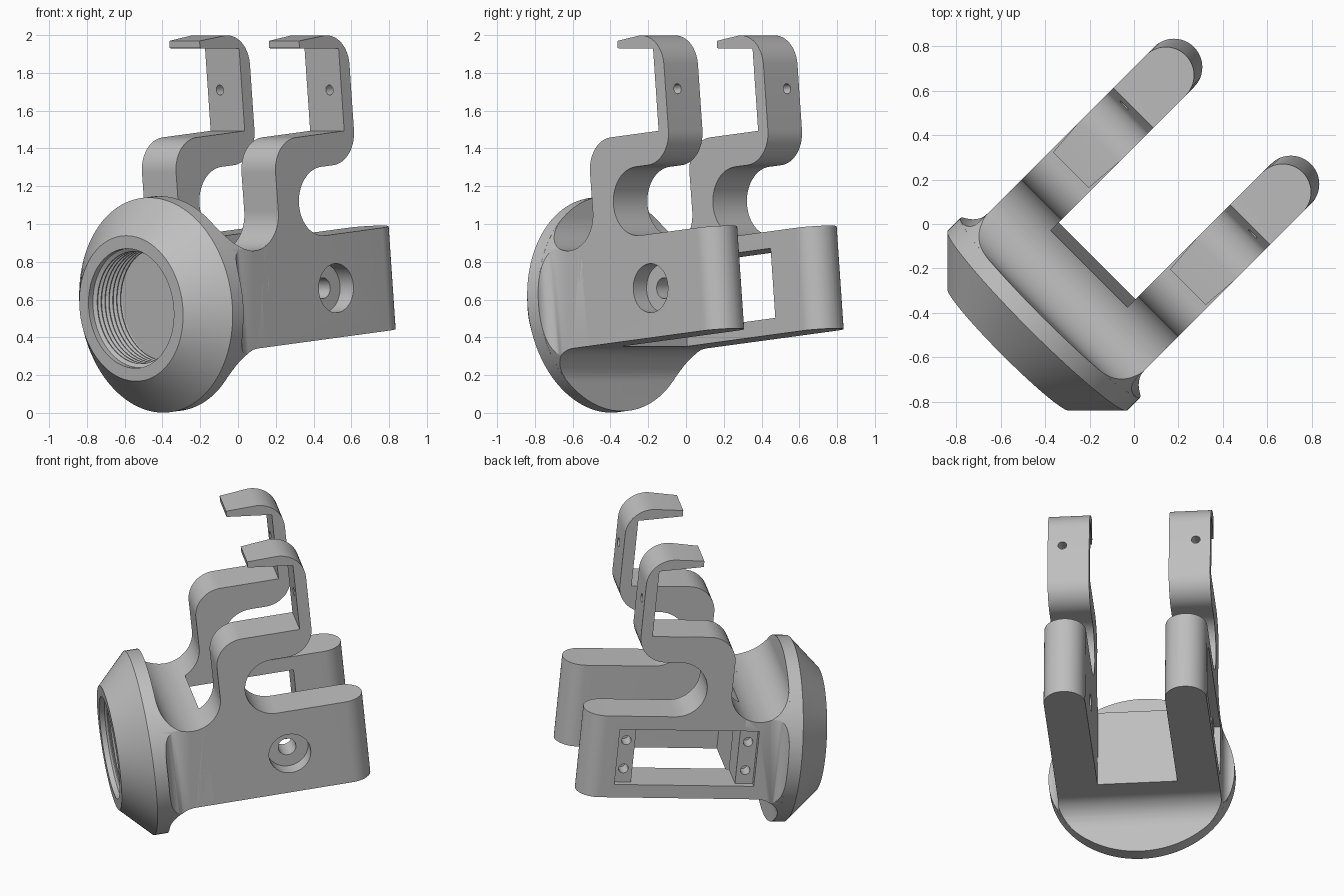
import bpy, bmesh, math
from mathutils import Matrix, Vector

cube = bpy.data.objects.get("Cube")
if cube:
    bpy.data.objects.remove(cube, do_unlink=True)

# Local frame: x along the arms, y across them, z up; turned and tilted at the end
PLACE = Matrix.Rotation(math.radians(45), 4, 'Z') @ Matrix.Rotation(math.radians(-5.5), 4, 'Y')
AXIS_Z = 0.627      # height of the threaded collar axis
ARM_Y = 0.3725      # centre of each arm
ARM_W = 0.255
RIM_R = 0.572

grey = bpy.data.materials.new("plain grey")
grey.use_nodes = True
grey.diffuse_color = (0.52, 0.52, 0.52, 1)
grey.node_tree.nodes["Principled BSDF"].inputs["Base Color"].default_value = (0.52, 0.52, 0.52, 1)


def arc(cx, cy, r, start, end, n=14):
    angles = [math.radians(start + (end - start) * i / n) for i in range(n + 1)]
    return [(cx + r * math.cos(t), cy + r * math.sin(t)) for t in angles]


def finish(name, bm):
    bmesh.ops.recalc_face_normals(bm, faces=bm.faces)
    mesh = bpy.data.meshes.new(name)
    bm.to_mesh(mesh)
    bm.free()
    ob = bpy.data.objects.new(name, mesh)
    bpy.context.collection.objects.link(ob)
    mesh.materials.append(grey)
    return ob


def extrude(points, low, high, plan=False):
    """Prism from a side profile (x, z), or from a plan outline (x, y)."""
    bm = bmesh.new()
    place = (lambda p: (p[0], p[1], low)) if plan else (lambda p: (p[0], low, p[1]))
    face = bm.faces.new([bm.verts.new(place(p)) for p in points])
    out = bmesh.ops.extrude_face_region(bm, geom=[face])["geom"]
    shift = Vector((0, 0, high - low)) if plan else Vector((0, high - low, 0))
    bmesh.ops.translate(bm, vec=shift, verts=[v for v in out if isinstance(v, bmesh.types.BMVert)])
    return bm


def cylinder(name, r, centre, length, axis, segments=40):
    bm = bmesh.new()
    turn = Matrix.Rotation(math.pi / 2, 4, 'Y' if axis == 'X' else 'X')
    bmesh.ops.create_cone(bm, cap_ends=True, segments=segments, radius1=r, radius2=r,
                          depth=length, matrix=Matrix.Translation(centre) @ turn)
    return finish(name, bm)


def box(name, x0, x1, y0, y1, z0, z1):
    return finish(name, extrude([(x0, z0), (x1, z0), (x1, z1), (x0, z1)], y0, y1))


def boolean(ob, others, operation):
    for other in others:
        mod = ob.modifiers.new("cut", 'BOOLEAN')
        mod.object, mod.operation, mod.solver = other, operation, 'EXACT'
    graph = bpy.context.evaluated_depsgraph_get()
    mesh = bpy.data.meshes.new_from_object(ob.evaluated_get(graph))
    ob.modifiers.clear()
    ob.data = mesh


# Arm side profile: plate, round notch, hook, shoulder, neck
arm_profile = ([(-0.285, 0.373), (0.794, 0.373), (0.794, 0.92)]
               + arc(0.245, 1.1025, 0.1825, 270, 90, 24)
               + arc(0.34, 1.455, 0.17, -90, 0)
               + arc(0.34, 1.804, 0.17, 0, 90)
               + [(0.16, 1.963), (0.16, 1.924), (0.437, 1.896), (0.437, 1.458)]
               + arc(0.074, 1.288, 0.17, 90, 180)
               + arc(-0.285, 1.08, 0.19, 0, -90))


def make_arm(name, side):
    mid = ARM_Y * side
    bm = extrude(arm_profile, mid - ARM_W / 2, mid + ARM_W / 2)
    # fully rounded rear end
    rear = [e for e in bm.edges if all(v.co.x > 0.79 for v in e.verts)
            and abs(e.verts[0].co.z - e.verts[1].co.z) > 0.1]
    bmesh.ops.bevel(bm, geom=rear, offset=ARM_W / 2 - 0.0005, segments=12,
                    profile=0.5, affect='EDGES')
    # hook tip narrows a little
    for v in bm.verts:
        if v.co.x < 0.2 and v.co.z > 1.9:
            v.co.y = mid + (v.co.y - mid) * 0.89
    return finish(name, bm)


right_arm = make_arm("right_arm", -1)
left_arm = make_arm("left_arm", 1)

# Body joining the collar to both arms, with concave fillets all round
body = finish("cross_body", extrude(
    [(-0.5, 0.02), (-0.475, 0.02)] + arc(-0.315, 0.213, 0.16, 180, 90)
    + [(-0.2, 0.373)] + arc(-0.285, 1.08, 0.19, -63.4, -180, 22)
    + [(-0.475, 1.23), (-0.5, 1.23)], -0.6, 0.6))
flare = arc(-0.405, 0.57, 0.07, 180, 270, 10)
plan = ([(-0.52, 0.59), (-0.475, 0.59)] + flare + [(-0.19, 0.5)])
plan += [(x, -y) for x, y in reversed(plan)]
plan_block = finish("plan_helper", extrude(plan, -0.1, 1.4, plan=True))
disc = cylinder("disc_helper", RIM_R - 0.0005, (-0.35, 0, AXIS_Z), 0.5, 'X', 96)
boolean(body, [plan_block, disc], 'INTERSECT')

# Window with screw ledges in the left arm
window = [box("ledge_cutter", -0.29, 0.58, 0.46, 0.6, 0.46, 0.83),
          box("opening_cutter", -0.18, 0.47, 0.2, 0.6, 0.46, 0.83)]
for x in (-0.235, 0.525):
    for z in (0.55, 0.74):
        window.append(cylinder("screw_cutter", 0.03, (x, 0.44, z), 0.14, 'Y', 20))
# Stepped pivot hole in the right arm, small hole in each hook
pivot = [cylinder("counterbore_cutter", 0.13, (0.297, -0.5, 0.635), 0.2, 'Y'),
         cylinder("pivot_cutter", 0.055, (0.297, -0.36, 0.635), 0.5, 'Y')]
pins = [cylinder("pin_cutter", 0.027, (0.47, 0.41 * s, 1.675), 0.2, 'X', 20) for s in (-1, 1)]
boolean(left_arm, window + pins[1:], 'DIFFERENCE')
boolean(right_arm, pivot + pins[:1], 'DIFFERENCE')
boolean(body, window, 'DIFFERENCE')

# Threaded collar: turned profile (x, radius) with ridged bore
profile = [(-0.475, 0), (-0.475, RIM_R), (-0.557, RIM_R), (-0.743, 0.387), (-0.743, 0.318)]
THREADS = 8
for i in range(THREADS):
    x = -0.71 + i * 0.029
    profile += [(x, 0.318), (x + 0.012, 0.298), (x + 0.017, 0.298)]
profile += [(-0.478, 0.318), (-0.478, 0)]
bm = bmesh.new()
verts = [bm.verts.new((x, 0, AXIS_Z + r)) for x, r in profile]
edges = [bm.edges.new(pair) for pair in zip(verts, verts[1:])]
bmesh.ops.spin(bm, geom=verts + edges, cent=(0, 0, AXIS_Z), axis=(1, 0, 0),
               angle=math.tau, steps=96, use_merge=True)
bmesh.ops.remove_doubles(bm, verts=bm.verts, dist=0.0002)
collar = finish("threaded_collar", bm)

# Remove helpers, place and shade the parts
for helper in window + pivot + pins + [plan_block, disc]:
    bpy.data.objects.remove(helper, do_unlink=True)
bpy.ops.object.select_all(action='DESELECT')
for ob in (right_arm, left_arm, body, collar):
    ob.data.transform(PLACE)
    ob.select_set(True)
    bpy.context.view_layer.objects.active = ob
bpy.ops.object.shade_smooth_by_angle(angle=math.radians(30))
